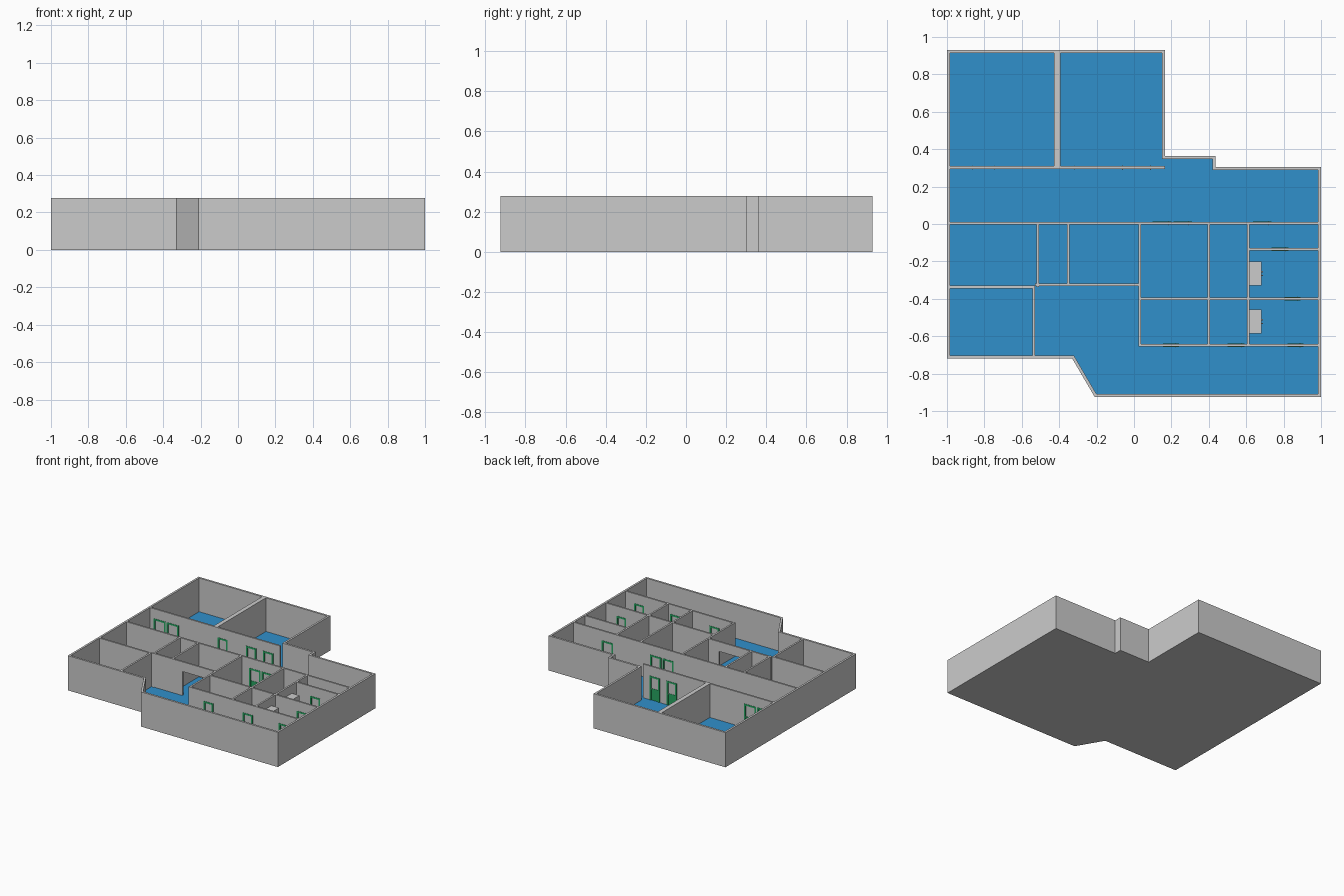
import bpy, bmesh
from mathutils import Vector

if "Cube" in bpy.data.objects:
    bpy.data.objects.remove(bpy.data.objects["Cube"])

H = 0.277       # wall height
F = 0.008       # floor level
DOOR_TOP = 0.2


def material(name, color):
    m = bpy.data.materials.new(name)
    m.diffuse_color = (*color, 1)
    m.use_nodes = True
    m.node_tree.nodes["Principled BSDF"].inputs["Base Color"].default_value = m.diffuse_color
    return m


BLUE = material("floor_blue", (0.03, 0.28, 0.6))
GREEN = material("door_green", (0.02, 0.38, 0.12))


def finish(bm, name, mat=None):
    bmesh.ops.recalc_face_normals(bm, faces=bm.faces)
    me = bpy.data.meshes.new(name)
    bm.to_mesh(me)
    bm.free()
    ob = bpy.data.objects.new(name, me)
    bpy.context.collection.objects.link(ob)
    if mat:
        me.materials.append(mat)
    return ob


def add_box(bm, x0, x1, y0, y1, z0, z1):
    vs = bmesh.ops.create_cube(bm, size=1)["verts"]
    for v in vs:
        v.co = Vector((x0 + (v.co.x + .5) * (x1 - x0),
                       y0 + (v.co.y + .5) * (y1 - y0),
                       z0 + (v.co.z + .5) * (z1 - z0)))


def boxes(name, specs, mat=None):
    bm = bmesh.new()
    for s in specs:
        add_box(bm, *s)
    return finish(bm, name, mat)


def inset(pts, d):
    """Offset a counter-clockwise outline inwards by d."""
    out = []
    for i, p in enumerate(pts):
        a = (p - pts[i - 1]).normalized()
        b = (pts[(i + 1) % len(pts)] - p).normalized()
        na, nb = Vector((-a.y, a.x)), Vector((-b.y, b.x))
        out.append(p + (na + nb) * (d / (1 + na.dot(nb))))
    return out


def prism(name, pts, z0, z1, mat=None):
    bm = bmesh.new()
    f = bm.faces.new([bm.verts.new((p.x, p.y, z0)) for p in pts])
    ext = bmesh.ops.extrude_face_region(bm, geom=[f])["geom"]
    for v in ext:
        if isinstance(v, bmesh.types.BMVert):
            v.co.z = z1
    return finish(bm, name, mat)


outline = [Vector(p) for p in [
    (-1, -.72), (-.33, -.72), (-.21, -.925), (1, -.925), (1, .305), (.435, .305),
    (.435, .363), (.165, .363), (.165, .93), (-1, .93)]]
inner = inset(outline, 0.016)

# Base slab and blue floor
prism("base_slab", outline, 0, 0.004)
prism("floor", inset(outline, 0.008), 0.004, F, BLUE)

# Outer wall ring
bm = bmesh.new()
rings = [[bm.verts.new((p.x, p.y, z)) for p in pts]
         for pts, z in ((outline, 0.002), (outline, H), (inner, H), (inner, 0.002))]
n = len(outline)
for a in range(4):
    for i in range(n):
        j, r, s = (i + 1) % n, rings[a], rings[(a + 1) % 4]
        bm.faces.new((r[i], r[j], s[j], s[i]))
finish(bm, "outer_walls")


# Walls along x, split around openings with a lintel above each
def wall_x(name, y, x0, x1, openings=(), t=0.014):
    specs, x = [], x0
    for a, b in openings:
        specs += [(x, a, y - t / 2, y + t / 2, 0.004, H),
                  (a, b, y - t / 2, y + t / 2, DOOR_TOP, H)]
        x = b
    specs.append((x, x1, y - t / 2, y + t / 2, 0.004, H))
    boxes(name, specs)


def wall_y(name, x, y0, y1, t=0.014):
    boxes(name, [(x - t / 2, x + t / 2, y0, y1, 0.004, H)])


# Door: green frame and lower panel, grey upper pane, small handles
def door(name, y, a, b, t=0.014):
    w, e = 0.013, t / 2 + 0.002
    boxes(name + "_frame", [
        (a, a + w, y - e, y + e, F, DOOR_TOP),
        (b - w, b, y - e, y + e, F, DOOR_TOP),
        (a + w, b - w, y - e, y + e, DOOR_TOP - w, DOOR_TOP),
        (a + w, b - w, y - .004, y + .004, F, 0.1)], GREEN)
    boxes(name + "_pane", [(a + w, b - w, y - .002, y + .002, 0.1, DOOR_TOP - w)])
    boxes(name + "_handle", [(b - w - .006, b - w - .002, y - .012, y + .012, .096, .101)])


door_walls = {
    "upper_corridor_wall": (.302, -.99, .165,
                            [(-.95, -.845), (-.835, -.73), (-.385, -.3), (-.135, -.045), (.015, .105)]),
    "lower_corridor_wall": (.005, -.99, .99, [(.1, .2), (.21, .31), (.635, .735)]),
    "closet_wall": (-.135, .61, .99, [(.735, .825)]),
    "middle_rooms_wall": (-.4, .03, .99, [(.805, .89)]),
    "lower_rooms_wall": (-.648, .023, .99, [(.155, .24), (.5, .59), (.82, .905)]),
}
for name, (y, x0, x1, doors) in door_walls.items():
    wall_x(name, y, x0, x1, doors)
    for k, (a, b) in enumerate(doors):
        door(f"{name}_door_{k + 1}", y, a, b)

# Plain partitions, one with an open passage
wall_x("left_room_wall", -.337, -.99, -.53)
wall_x("hall_wall", -.325, -.53, .03, [(-.26, -.07)])
for k, (x, y0, y1, t) in enumerate([
        (-.41, .3, .92, .034), (-.515, -.337, .005, .014), (-.352, -.325, .005, .014),
        (.03, -.648, .005, .014), (.4, -.648, .005, .014), (.61, -.648, .005, .014),
        (-.537, -.71, -.33, .014)]):
    wall_y(f"partition_{k + 1}", x, y0, y1, t)

# Two wardrobes with paired handles
for k, y in enumerate((-.265, -.522)):
    boxes(f"wardrobe_{k + 1}", [(.617, .683, y - .064, y + .064, F, .21)])
    boxes(f"wardrobe_handles_{k + 1}",
          [(.683, .689, y + s * .01 - .003, y + s * .01 + .003, .09, .12) for s in (-1, 1)])
